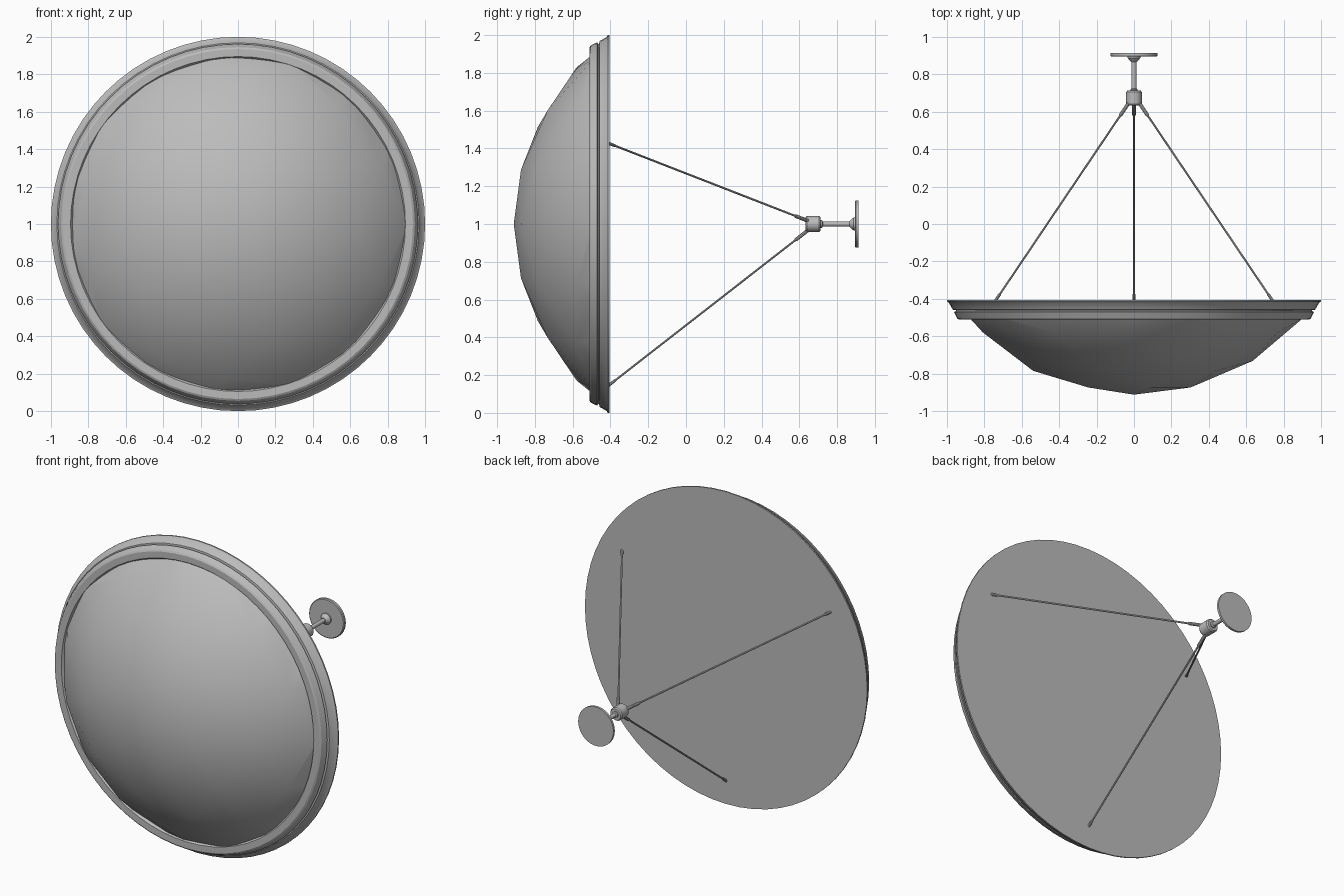
import bpy, bmesh, math
from mathutils import Vector, Matrix

if "Cube" in bpy.data.objects:
    bpy.data.objects.remove(bpy.data.objects["Cube"])

metal = bpy.data.materials.new("grey")
metal.diffuse_color = (0.5, 0.5, 0.5, 1)
metal.use_nodes = True
metal.node_tree.nodes["Principled BSDF"].inputs["Base Color"].default_value = metal.diffuse_color


def finish(bm, name, angle):
    bmesh.ops.recalc_face_normals(bm, faces=bm.faces)
    me = bpy.data.meshes.new(name)
    bm.to_mesh(me)
    bm.free()
    ob = bpy.data.objects.new(name, me)
    bpy.context.collection.objects.link(ob)
    me.materials.append(metal)
    bpy.ops.object.select_all(action='DESELECT')
    ob.select_set(True)
    bpy.context.view_layer.objects.active = ob
    bpy.ops.object.shade_smooth_by_angle(angle=math.radians(angle))
    return ob


def lathe(name, profile, steps, matrix=Matrix.Translation((0, 0, 1))):
    """Turn (radius, y) points around the y axis; radius 0 closes an end."""
    bm = bmesh.new()
    verts = [bm.verts.new((r, y, 0)) for r, y in profile]
    edges = [bm.edges.new(p) for p in zip(verts, verts[1:])]
    bmesh.ops.spin(bm, geom=verts + edges, cent=(0, 0, 0), axis=(0, 1, 0),
                   angle=math.tau, steps=steps, use_merge=True)
    bmesh.ops.remove_doubles(bm, verts=bm.verts, dist=1e-5)
    bm.transform(matrix)
    return finish(bm, name, 30)


# Faceted glass bowl: a shallow cap cut from a coarse sphere
R = 1.205
bm = bmesh.new()
bmesh.ops.create_icosphere(bm, subdivisions=3, radius=R,
                           matrix=Matrix.Rotation(math.pi / 2, 4, 'X'))
bmesh.ops.translate(bm, verts=bm.verts, vec=(0, R - 0.912, 1))
bmesh.ops.bisect_plane(bm, geom=bm.verts[:] + bm.edges[:] + bm.faces[:],
                       plane_co=(0, -0.49, 0), plane_no=(0, 1, 0), clear_outer=True)
finish(bm, "bowl", 11)

# Stepped rim with a flat back plate
lathe("rim", [(0.88, -0.49), (0.895, -0.511), (0.935, -0.511), (0.945, -0.505),
              (0.962, -0.47), (0.952, -0.466), (0.952, -0.46), (0.968, -0.458),
              (0.99, -0.42), (1.0, -0.414), (1.0, -0.405), (0, -0.405)], 64)

# Hub, stem and ceiling canopy along the axis
lathe("hub", [(0, 0.632), (0.036, 0.632), (0.042, 0.64), (0.042, 0.705),
              (0.036, 0.713), (0, 0.713)], 24)
lathe("stem", [(0, 0.71), (0.02, 0.71), (0.02, 0.72), (0.013, 0.724),
               (0.013, 0.88), (0, 0.88)], 16)
lathe("canopy", [(0, 0.865), (0.015, 0.865), (0.035, 0.888), (0.035, 0.895),
                 (0.12, 0.895), (0.125, 0.899), (0.125, 0.913), (0, 0.913)], 40)

# Three hanging rods with thicker end sleeves
for i, deg in enumerate((-90, 30, 150)):
    a = math.radians(deg)
    out = Vector((math.cos(a), 0, math.sin(a)))
    start = out * 0.03 + Vector((0, 0.65, 1))
    end = out * 0.855 + Vector((0, -0.41, 1))
    d = end - start
    L = d.length
    m = Matrix.Translation(start) @ Vector((0, 1, 0)).rotation_difference(d).to_matrix().to_4x4()
    lathe(f"rod_{i + 1}", [(0, 0), (0.010, 0), (0.010, 0.085), (0.0055, 0.095),
                           (0.0055, L - 0.05), (0.008, L - 0.04), (0.008, L), (0, L)], 10, m)
